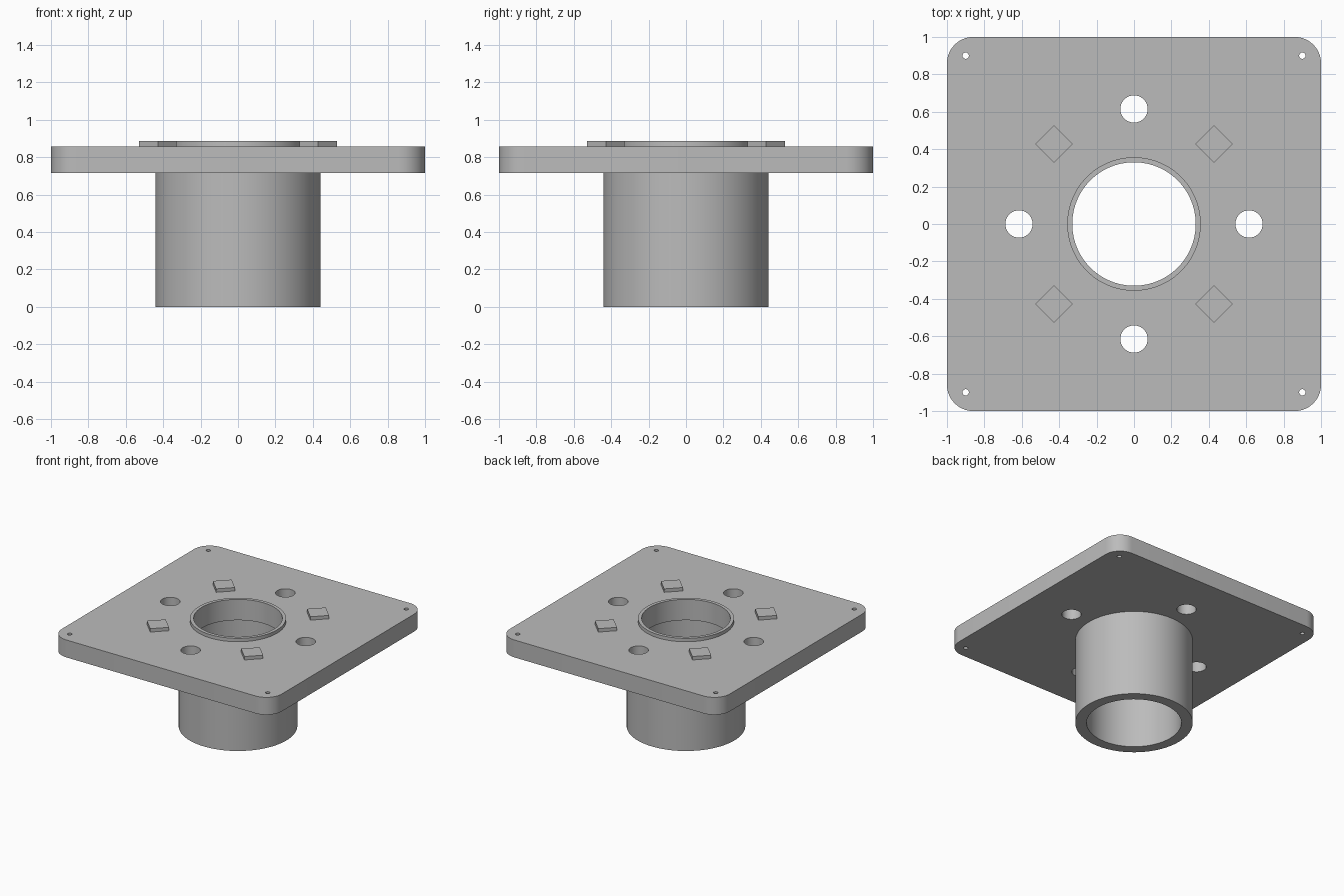
import bpy
import bmesh
from math import cos, sin, pi, radians

if "Cube" in bpy.data.objects:
    bpy.data.objects.remove(bpy.data.objects["Cube"], do_unlink=True)

GREY = (0.5, 0.5, 0.5, 1)
metal = bpy.data.materials.new("plain grey")
metal.use_nodes = True
metal.diffuse_color = GREY
metal.node_tree.nodes["Principled BSDF"].inputs["Base Color"].default_value = GREY

# Heights of the stacked parts
PLATE_BOTTOM, PLATE_TOP, RIM_TOP = 0.715, 0.858, 0.886
BORE = 0.33


def circle(radius, x=0, y=0, sides=32, turn=0):
    return [(x + radius * cos(turn + 2 * pi * i / sides),
             y + radius * sin(turn + 2 * pi * i / sides)) for i in range(sides)]


def rounded_square(half, radius, steps=10):
    points = []
    for quarter in range(4):
        middle = pi / 4 + quarter * pi / 2
        cx = (half - radius) * (1 if cos(middle) > 0 else -1)
        cy = (half - radius) * (1 if sin(middle) > 0 else -1)
        for i in range(steps + 1):
            a = quarter * pi / 2 + i * pi / 2 / steps
            points.append((cx + radius * cos(a), cy + radius * sin(a)))
    return points


def extrude(name, outlines, bottom, top):
    """Fill the first outline, leave the others as holes, and give it height."""
    curve = bpy.data.curves.new(name + "_outline", "CURVE")
    curve.dimensions = "2D"
    curve.fill_mode = "BOTH"
    curve.extrude = (top - bottom) / 2
    for outline in outlines:
        spline = curve.splines.new("POLY")
        spline.points.add(len(outline) - 1)
        for point, (x, y) in zip(spline.points, outline):
            point.co = (x, y, 0, 1)
        spline.use_cyclic_u = True
    helper = bpy.data.objects.new(name + "_helper", curve)
    bpy.context.collection.objects.link(helper)
    graph = bpy.context.evaluated_depsgraph_get()
    mesh = bpy.data.meshes.new_from_object(helper.evaluated_get(graph))
    bpy.data.objects.remove(helper, do_unlink=True)
    bpy.data.curves.remove(curve)

    bm = bmesh.new()
    bm.from_mesh(mesh)
    bmesh.ops.remove_doubles(bm, verts=bm.verts, dist=0.0001)
    bmesh.ops.translate(bm, verts=bm.verts, vec=(0, 0, (top + bottom) / 2))
    bmesh.ops.recalc_face_normals(bm, faces=bm.faces)
    bm.to_mesh(mesh)
    bm.free()
    mesh.name = name
    mesh.materials.clear()
    mesh.materials.append(metal)
    obj = bpy.data.objects.new(name, mesh)
    bpy.context.collection.objects.link(obj)
    bpy.ops.object.select_all(action="DESELECT")
    obj.select_set(True)
    bpy.context.view_layer.objects.active = obj
    bpy.ops.object.shade_smooth_by_angle(angle=radians(30))
    return obj


corners = [(sx, sy) for sx in (-1, 1) for sy in (-1, 1)]

# Flange plate with the bore, four bolt holes and four corner pin holes
holes = [circle(BORE, sides=96)]
holes += [circle(0.073, 0.615 * x, 0.615 * y, 40)
          for x, y in ((1, 0), (0, 1), (-1, 0), (0, -1))]
holes += [circle(0.017, 0.9 * x, 0.9 * y, 20) for x, y in corners]
extrude("flange_plate", [rounded_square(1, 0.14)] + holes, PLATE_BOTTOM, PLATE_TOP)

# Tube below, with a slightly wider bore than the plate
extrude("tube", [circle(0.442, sides=96), circle(0.357, sides=96)], 0, PLATE_BOTTOM)

# Thin raised rim around the bore
extrude("bore_rim", [circle(0.357, sides=96), circle(BORE, sides=96)], PLATE_TOP, RIM_TOP)

# Four raised diamond pads
for x, y in corners:
    name = ("back" if y > 0 else "front") + ("_left" if x > 0 else "_right") + "_pad"
    extrude(name, [circle(0.1, 0.428 * x, 0.428 * y, 4)], PLATE_TOP, RIM_TOP)
